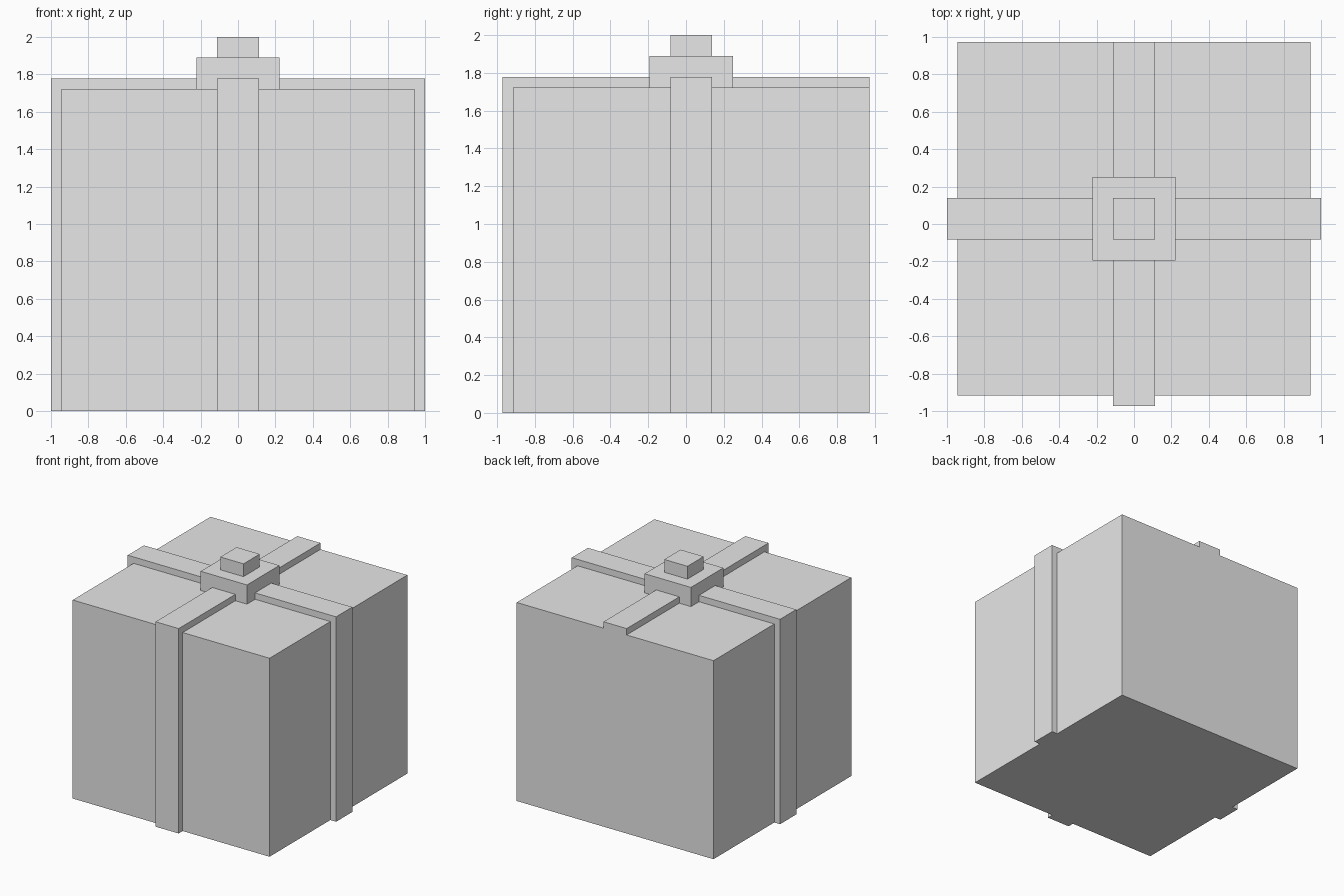
import bpy
import bmesh
from mathutils import Vector

cube = bpy.data.objects.get("Cube")
if cube:
    bpy.data.objects.remove(cube, do_unlink=True)

U = 1 / 18            # ribbon thickness, used as the building unit
CY = U / 2            # box and knot centre in y
TOP = 31 * U          # top of the box
HALF = 17 * U         # half width of the box
BAND = 2 * U          # half width of the ribbons

grey = bpy.data.materials.new("light grey")
grey.use_nodes = True
colour = (0.8, 0.8, 0.8, 1)
grey.diffuse_color = colour
grey.node_tree.nodes["Principled BSDF"].inputs["Base Color"].default_value = colour


def extrude_profile(name, points, offset):
    """Close a planar outline and extrude it by offset."""
    bm = bmesh.new()
    face = bm.faces.new([bm.verts.new(p) for p in points])
    result = bmesh.ops.extrude_face_region(bm, geom=[face], use_keep_orig=True)
    moved = [v for v in result["geom"] if isinstance(v, bmesh.types.BMVert)]
    bmesh.ops.translate(bm, vec=Vector(offset), verts=moved)
    bmesh.ops.recalc_face_normals(bm, faces=bm.faces)
    mesh = bpy.data.meshes.new(name)
    bm.to_mesh(mesh)
    bm.free()
    mesh.materials.append(grey)
    obj = bpy.data.objects.new(name, mesh)
    bpy.context.collection.objects.link(obj)
    return obj


def block(name, half, bottom, top):
    """Square block centred on the box axis."""
    corners = [(-half, CY - half, bottom), (half, CY - half, bottom),
               (half, CY + half, bottom), (-half, CY + half, bottom)]
    return extrude_profile(name, corners, (0, 0, top - bottom))


# Gift box and the stepped knot on its lid
block("gift_box", HALF, 0, TOP)
block("bow_base", 4 * U, TOP, TOP + 3 * U)
block("bow_knot", BAND, TOP + 3 * U, TOP + 5 * U)

# Ribbon over the lid and down both sides
side = HALF + U
outline = [(-side, 0), (-side, TOP + U), (side, TOP + U), (side, 0),
           (HALF, 0), (HALF, TOP), (-HALF, TOP), (-HALF, 0)]
extrude_profile("side_ribbon", [(x, CY - BAND, z) for x, z in outline],
                (0, 2 * BAND, 0))

# Ribbon down the front and over the lid, ending flush at the back
front, back = CY - HALF, CY + HALF
outline = [(front - U, 0), (front - U, TOP + U), (back, TOP + U),
           (back, TOP), (front, TOP), (front, 0)]
extrude_profile("front_ribbon", [(-BAND, y, z) for y, z in outline],
                (2 * BAND, 0, 0))
